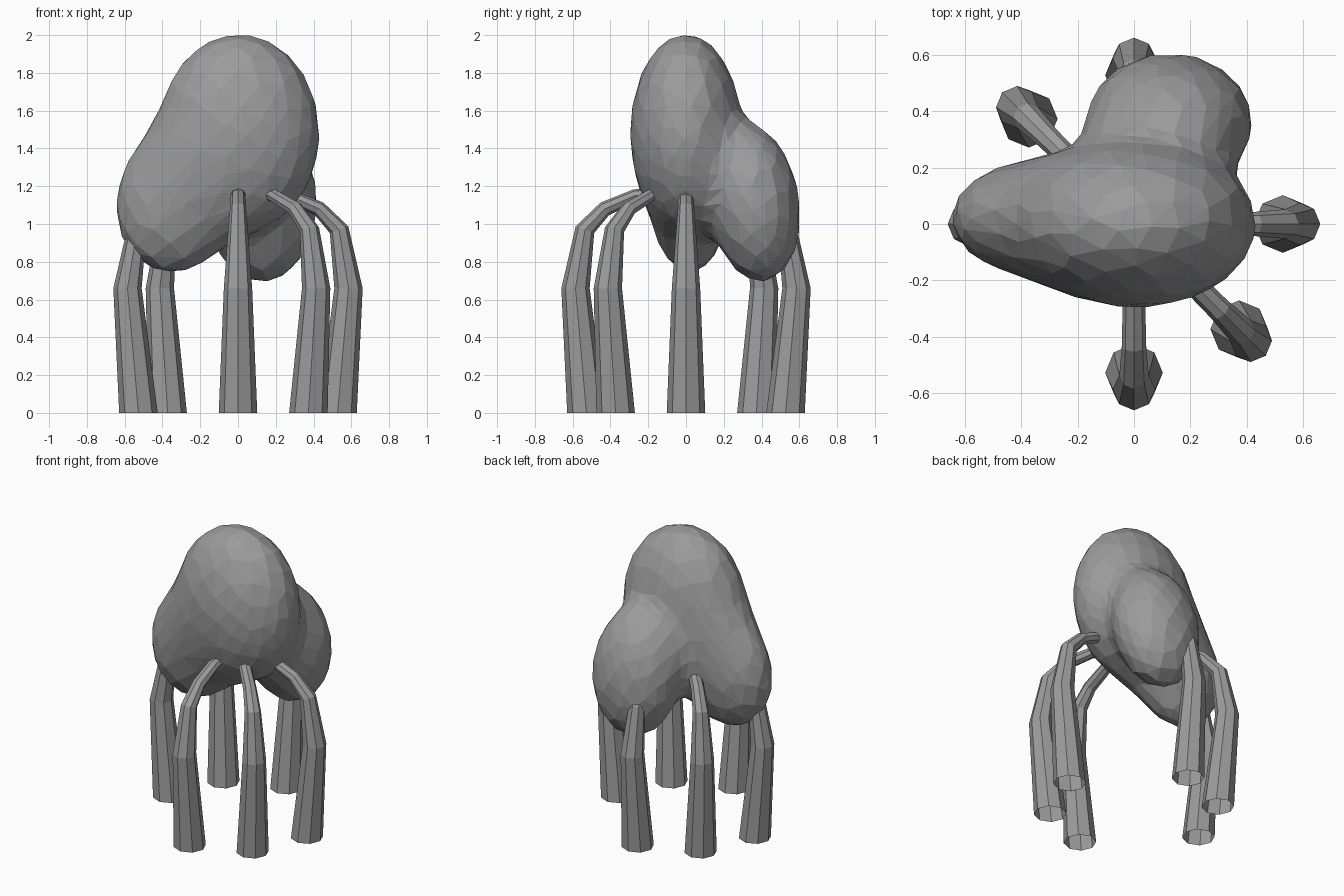
import bpy, bmesh
from math import sin, cos, tau, radians
from mathutils import Vector, Matrix

if "Cube" in bpy.data.objects:
    bpy.data.objects.remove(bpy.data.objects["Cube"])

# ---- dark grey for every part ----
grey = bpy.data.materials.new("dark_grey")
grey.diffuse_color = (0.33, 0.33, 0.33, 1)
grey.use_nodes = True
grey.node_tree.nodes["Principled BSDF"].inputs["Base Color"].default_value = grey.diffuse_color

# ---- body: three ellipsoid lobes melted together ----
# centre, radii, tilt about x and y (degrees)
LOBES = [
    ((0.005, 0.0, 1.48), (0.423, 0.293, 0.52), 0, 0),    # main dome
    ((-0.30, 0.02, 1.15), (0.33, 0.21, 0.41), 0, 21),    # left lobe
    ((0.125, 0.36, 1.11), (0.29, 0.237, 0.415), 8, 0),   # back lobe
]
BLEND = 0.17
FIELD = [(Vector(c), r, (Matrix.Rotation(radians(tx), 3, 'X') @
                         Matrix.Rotation(radians(ty), 3, 'Y')).transposed())
         for c, r, tx, ty in LOBES]


def distance(p):
    d = None
    for c, r, inv in FIELD:
        q = inv @ (p - c)
        k0 = Vector([q[i] / r[i] for i in range(3)]).length
        k1 = Vector([q[i] / r[i] ** 2 for i in range(3)]).length
        e = k0 * (k0 - 1) / max(k1, 1e-6)
        if d is None:
            d = e
        else:
            h = max(BLEND - abs(d - e), 0) / BLEND
            d = min(d, e) - h * h * BLEND / 4
    return d


def make_object(name, bm):
    me = bpy.data.meshes.new(name)
    bm.to_mesh(me)
    bm.free()
    me.materials.append(grey)
    ob = bpy.data.objects.new(name, me)
    bpy.context.collection.objects.link(ob)
    return ob


bm = bmesh.new()
bmesh.ops.create_icosphere(bm, subdivisions=5, radius=1)
core = Vector((0, 0.1, 1.25))
for v in bm.verts:
    ray = v.co.normalized()
    t = 1.1
    for _ in range(60):
        d = distance(core + ray * t)
        if abs(d) < 0.0005:
            break
        t -= d * 0.7
    v.co = core + ray * t
body = make_object("body", bm)
dec = body.modifiers.new("facets", 'DECIMATE')
dec.ratio = 0.12

# ---- legs: tapered octagonal tubes bending into the body, open at the foot ----
# distance from centre, height, thickness, half width
PROFILE = [(0.527, 0.0, 0.102, 0.102), (0.585, 0.66, 0.075, 0.075),
           (0.535, 0.97, 0.052, 0.052), (0.43, 1.08, 0.04, 0.043),
           (0.27, 1.15, 0.034, 0.04), (0.15, 1.165, 0.03, 0.04)]


def make_leg(name, angle):
    bm = bmesh.new()
    rings = []
    n = len(PROFILE)
    for i, (x, z, r, w) in enumerate(PROFILE):
        a, b = PROFILE[max(i - 1, 0)], PROFILE[min(i + 1, n - 1)]
        t = Vector((b[0] - a[0], 0, b[1] - a[1])).normalized()
        if i == 0:
            t = Vector((0, 0, 1))
        side = Vector((t.z, 0, -t.x))
        rings.append([bm.verts.new(Vector((x, 0, z)) + side * r * cos(k * tau / 8)
                                   + Vector((0, w * sin(k * tau / 8), 0)))
                      for k in range(8)])
    for lo, hi in zip(rings, rings[1:]):
        for k in range(8):
            bm.faces.new((lo[k - 1], lo[k], hi[k], hi[k - 1]))
    bm.faces.new(rings[-1])
    bmesh.ops.rotate(bm, verts=bm.verts, cent=(0, 0, 0),
                     matrix=Matrix.Rotation(radians(angle), 3, 'Z'))
    return make_object(name, bm)


for name, angle in (("right_leg", 0), ("front_right_leg", -45), ("front_leg", -90),
                    ("back_leg", 90), ("back_left_leg", 135), ("left_leg", 180)):
    make_leg(name, angle)
